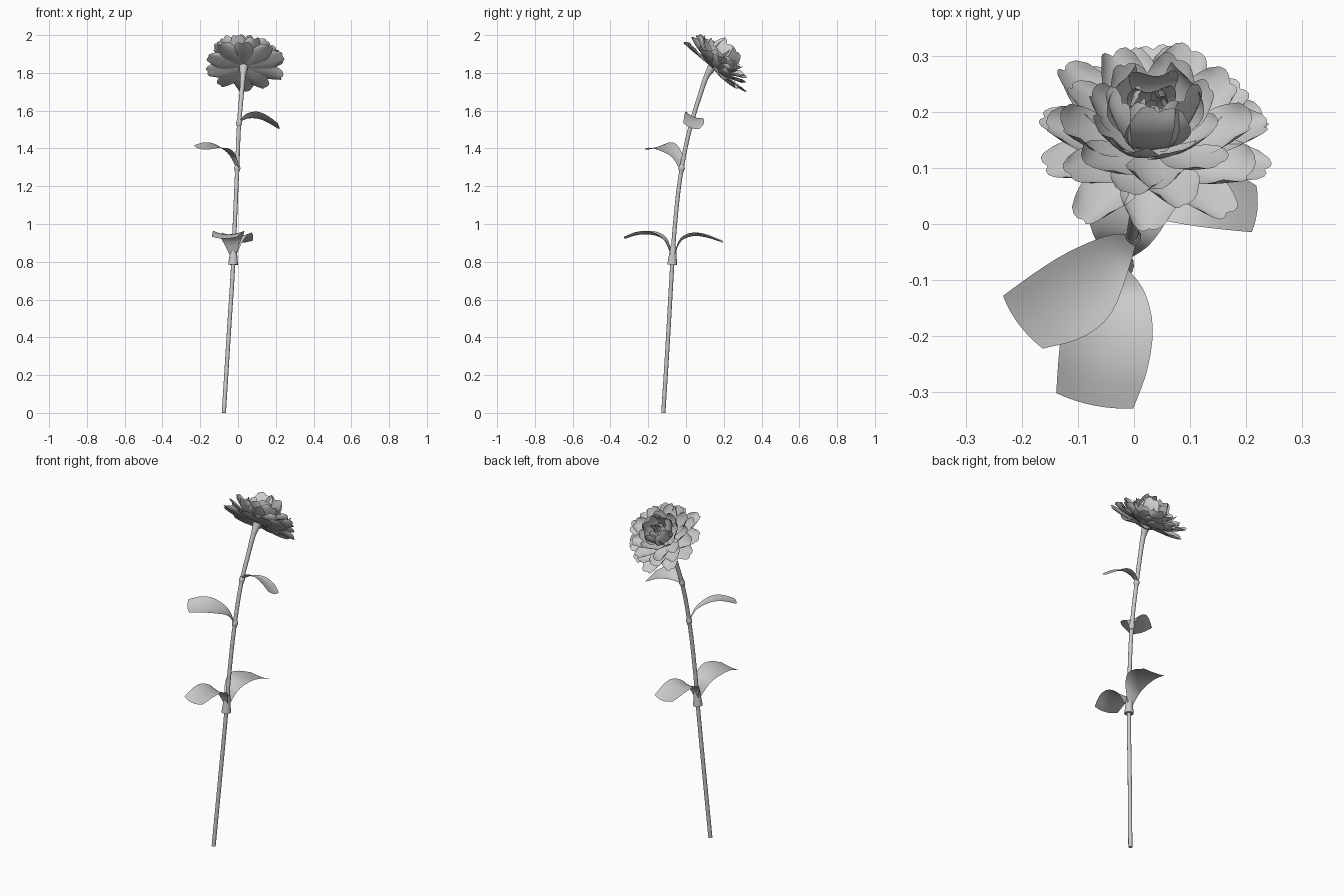
import bpy, bmesh, math, random
from mathutils import Vector, Quaternion

random.seed(4)
cube = bpy.data.objects.get("Cube")
if cube:
    bpy.data.objects.remove(cube, do_unlink=True)

grey = bpy.data.materials.new("plain grey")
grey.use_nodes = True
COLOUR = (0.6, 0.6, 0.6, 1)
grey.diffuse_color = COLOUR
grey.node_tree.nodes["Principled BSDF"].inputs["Base Color"].default_value = COLOUR


def add_grid(bm, point, rows, cols):
    """Sheet of quads: point(t, s) with t along 0..1 and s across -1..1."""
    grid = [[bm.verts.new(point(i / rows, 2 * j / cols - 1)) for j in range(cols + 1)]
            for i in range(rows + 1)]
    for a, b in zip(grid, grid[1:]):
        for j in range(cols):
            bm.faces.new((a[j], a[j + 1], b[j + 1], b[j]))


def finish(name, bm):
    mesh = bpy.data.meshes.new(name)
    for face in bm.faces:
        face.smooth = True
    bm.to_mesh(mesh)
    bm.free()
    mesh.materials.append(grey)
    obj = bpy.data.objects.new(name, mesh)
    bpy.context.collection.objects.link(obj)


def sample(values, t):
    """Smooth interpolation through evenly spaced values."""
    n = len(values) - 1
    i = min(int(t * n), n - 1)
    u = t * n - i
    p0, p1, p2, p3 = (values[max(0, min(n, i + k))] for k in (-1, 0, 1, 2))
    return p1 + (p2 - p0) * (u / 2) + (p0 * 2 - p1 * 5 + p2 * 4 - p3) * (u * u / 2) \
        + (p1 * 3 - p0 - p2 * 3 + p3) * (u ** 3 / 2)


def tube(name, points):
    """Smooth capped tube through (x, y, z, radius) points."""
    curve = bpy.data.curves.new(name, "CURVE")
    curve.dimensions = "3D"
    curve.bevel_depth = 1
    curve.bevel_resolution = 6
    curve.use_fill_caps = True
    spline = curve.splines.new("BEZIER")
    spline.bezier_points.add(len(points) - 1)
    spline.resolution_u = 6
    for bez, (x, y, z, r) in zip(spline.bezier_points, points):
        bez.co = (x, y, z)
        bez.radius = r
        bez.handle_left_type = bez.handle_right_type = "AUTO"
    curve.materials.append(grey)
    obj = bpy.data.objects.new(name, curve)
    bpy.context.collection.objects.link(obj)
    bpy.ops.object.select_all(action="DESELECT")
    obj.select_set(True)
    bpy.context.view_layer.objects.active = obj
    bpy.ops.object.convert(target="MESH")
    bpy.ops.object.shade_smooth_by_angle(angle=math.radians(50))


# Stem, swelling into the flower base
tube("stem", [(-.075, -.12, 0, .011), (-.05, -.095, .4, .011), (-.025, -.072, .8, .011),
              (-.017, -.058, 1, .011), (-.004, -.022, 1.3, .011), (.005, .025, 1.52, .011),
              (.02, .08, 1.7, .012), (.026, .108, 1.78, .014), (.03, .14, 1.835, .024)])

# Sheath and small joints where leaves leave the stem
tube("leaf_sheath", [(-.026, -.073, .785, .026), (-.025, -.071, .82, .022),
                     (-.024, -.069, .85, .019), (-.022, -.067, .885, .014)])
tube("middle_joint", [(-.005, -.025, 1.275, .012), (-.004, -.023, 1.295, .017),
                      (-.003, -.02, 1.315, .012)])
tube("upper_joint", [(.004, .023, 1.52, .012), (.006, .028, 1.535, .016),
                     (.007, .032, 1.555, .012)])


# Leaves: narrow at the stem, arching outward to a broad cut end
def leaf(name, spine, side, widths, fold):
    spine = [Vector(p) for p in spine]
    side = Vector(side).normalized()
    bm = bmesh.new()

    def point(t, s):
        p = sample(spine, t) + side * (s * sample(widths, t))
        p.z += fold * (s * s - .4) * math.sin(math.pi * min(1, t * 1.1) * .85)
        p += (spine[-1] - spine[-2]) * (.12 * t ** 6 * (1 - s * s))
        return p
    add_grid(bm, point, 14, 8)
    finish(name, bm)


leaf("lower_front_leaf", [(-.027, -.075, .83), (-.035, -.11, .915), (-.045, -.17, .948),
                          (-.055, -.245, .95), (-.07, -.315, .928)],
     (1, -.2, 0), [.014, .055, .08, .08, .07], .018)
leaf("lower_back_leaf", [(-.025, -.062, .83), (-.02, -.03, .91), (-.01, .03, .942),
                         (0, .1, .937), (.015, .185, .908)],
     (1, -.1, 0), [.014, .05, .076, .078, .065], .018)
leaf("middle_leaf", [(-.002, -.025, 1.29), (-.03, -.05, 1.36), (-.08, -.105, 1.402),
                     (-.135, -.145, 1.412), (-.198, -.175, 1.402)],
     (.6, -.8, -.2), [.01, .036, .068, .073, .06], .012)
leaf("upper_leaf", [(.004, .03, 1.54), (.05, .04, 1.567), (.11, .045, 1.568),
                    (.165, .042, 1.545), (.214, .027, 1.515)],
     (.1, 1, -.4), [.01, .035, .052, .056, .045], .012)

# Bloom frame: petals open around the tilted axis
CENTRE = Vector((.031, .142, 1.833))
AXIS = Vector((.05, .68, .73)).normalized()
TURN = Vector((0, 0, 1)).rotation_difference(AXIS)


def petal(bm, angle, length, width, start, end, cup):
    """Petal whose slope runs from start to end degrees above the disc."""
    spin = Quaternion((0, 0, 1), angle)
    twist = random.uniform(-.16, .16)
    phase = random.uniform(0, math.tau)
    start, end = math.radians(start), math.radians(end)

    def point(t, s):
        d = t * (1 - .16 * s ** 4 - .04 * math.exp(-30 * s * s))
        r, h, steps = .012, 0, 12
        for k in range(steps):
            slope = start + (end - start) * (d * (k + .5) / steps) ** 1.5
            r += math.cos(slope) * length * d / steps
            h += math.sin(slope) * length * d / steps
        half = width / 2 * (.18 + .82 * math.sin(math.pi * min(1, t * .62 + .02)) ** 1.3)
        half *= 1 - .2 * max(0, t - .7) / .3
        h += cup * width * s * s * t + twist * s * half
        h += .005 * t * t * math.sin(3 * s + phase)
        # Upright petals wrap around the heart
        bend = (1 - s * s) * cup * half * t * math.sin(end) * .8
        return CENTRE + TURN @ (spin @ Vector((r + bend, s * half, h)))
    add_grid(bm, point, 9, 8)


# Petal rings from the flat outside to the closed heart
RINGS = [
    ("outer_petals", 10, .2, .112, -6, 12, .14),
    ("second_petals", 10, .19, .108, 6, 32, .18),
    ("third_petals", 9, .172, .1, 17, 40, .2),
    ("fourth_petals", 8, .145, .095, 30, 62, .2),
    ("cup_petals", 6, .165, .115, 40, 132, .14),
    ("inner_petals", 5, .135, .085, 55, 135, .12),
    ("heart_petals", 5, .115, .04, 72, 115, .2),
]
for i, (name, count, length, width, start, end, cup) in enumerate(RINGS):
    bm = bmesh.new()
    for k in range(count):
        angle = math.tau * (k + i * .5 + random.uniform(-.12, .12)) / count - math.pi / 2
        petal(bm, angle, length * random.uniform(.93, 1.06), width * random.uniform(.9, 1.1),
              start + random.uniform(-4, 4), end + random.uniform(-9, 9), cup)
    finish(name, bm)
